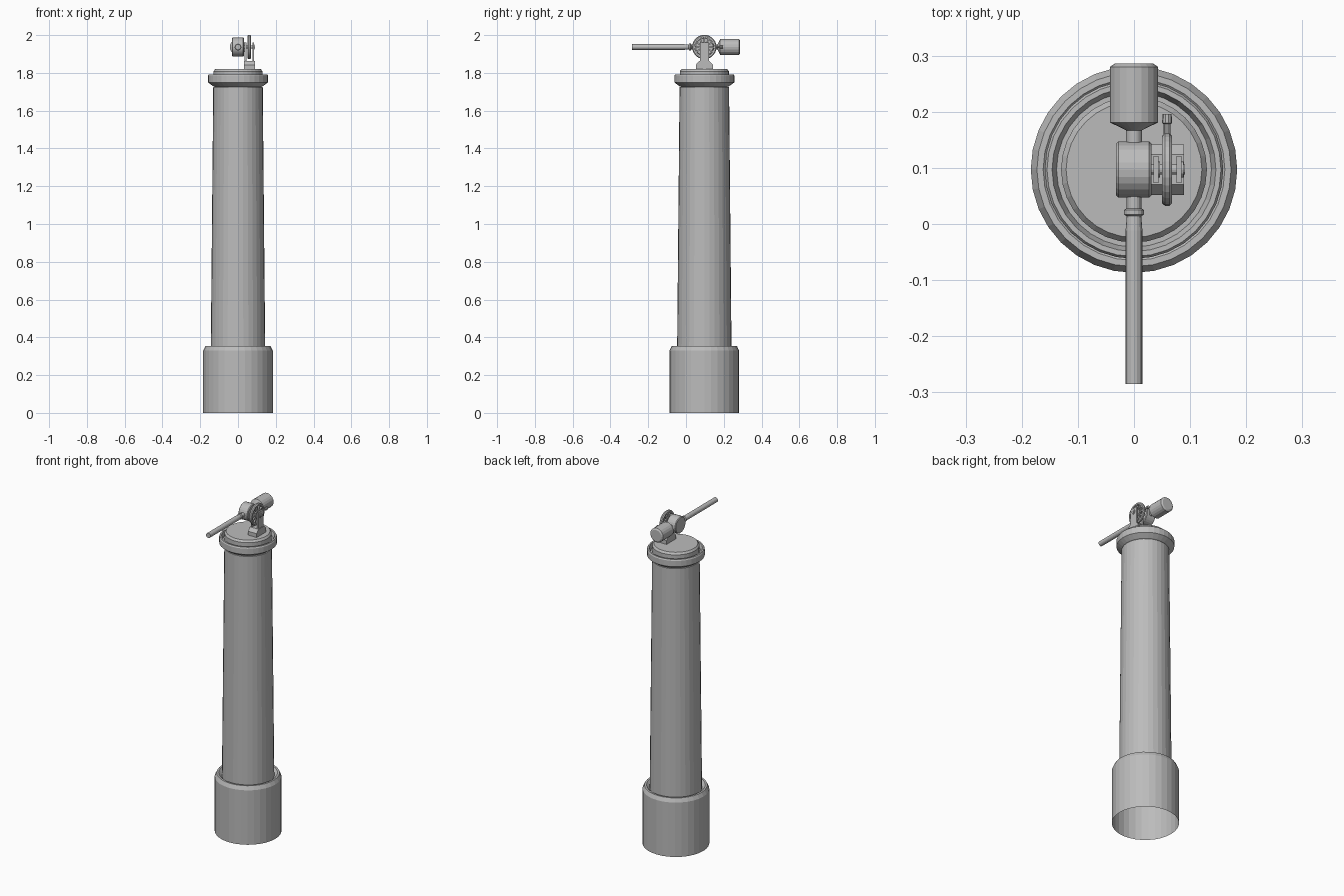
import bpy, bmesh, math
from mathutils import Matrix, Vector

if "Cube" in bpy.data.objects:
    bpy.data.objects.remove(bpy.data.objects["Cube"])

grey = bpy.data.materials.new("mid grey")
grey.diffuse_color = (0.5, 0.5, 0.5, 1)
grey.use_nodes = True
grey.node_tree.nodes["Principled BSDF"].inputs["Base Color"].default_value = grey.diffuse_color
CY, CZ = 0.097, 1.937     # column centre in y, height of the pivot


def finish(name, bm):
    bmesh.ops.remove_doubles(bm, verts=bm.verts, dist=1e-6)
    bmesh.ops.recalc_face_normals(bm, faces=bm.faces)
    me = bpy.data.meshes.new(name)
    bm.to_mesh(me)
    bm.free()
    me.materials.append(grey)
    ob = bpy.data.objects.new(name, me)
    bpy.context.collection.objects.link(ob)
    return ob


def lathe(name, profile, axis, loc, sides, closed=False):
    """Turn (radius, distance along axis) points around x, y or z."""
    place = {'x': lambda r, h, c, s: (h, r * c, r * s),
             'y': lambda r, h, c, s: (r * c, h, r * s),
             'z': lambda r, h, c, s: (r * c, r * s, h)}[axis]
    bm = bmesh.new()
    rings = []
    for r, h in profile:
        ring = []
        for i in range(sides):
            a = 2 * math.pi * i / sides
            p = place(r, h, math.cos(a), math.sin(a))
            ring.append(bm.verts.new(Vector(p) + Vector(loc)))
        rings.append(ring)
    pairs = list(zip(rings, rings[1:]))
    if closed:
        pairs.append((rings[-1], rings[0]))
    for a, b in pairs:
        for i in range(sides):
            j = (i + 1) % sides
            bm.faces.new((a[i], a[j], b[j], b[i]))
    return finish(name, bm)


def box(bm, lo, hi, rot=None):
    lo, hi = Vector(lo), Vector(hi)
    m = Matrix.Translation((lo + hi) / 2) @ Matrix.Diagonal((*(hi - lo), 1))
    bmesh.ops.create_cube(bm, size=1, matrix=(rot @ m) if rot else m)


# base sleeve, open underneath
lathe("base_sleeve", [(.184, 0), (.184, .33), (.173, .353), (.162, .353), (.144, .335)],
      'z', (0, CY, 0), 32)
# tapered column
lathe("column", [(.144, .335), (.131, 1.725), (.12, 1.725)], 'z', (0, CY, 0), 32)
# collar with recessed lip and cap plate
lathe("top_collar", [(.12, 1.725), (.132, 1.73), (.159, 1.75), (.159, 1.785), (.155, 1.792),
                     (.146, 1.792), (.138, 1.77), (.128, 1.77)], 'z', (0, CY, 0), 32)
lathe("cap_plate", [(.13, 1.77), (.13, 1.808), (.121, 1.82), (0, 1.82)], 'z', (0, CY, 0), 32)

# pivot drum
lathe("pivot_drum", [(0, -.032), (.046, -.032), (.05, -.028), (.05, .027), (.046, .031), (0, .031)],
      'x', (0, CY, CZ), 24)
# long lever arm with its stop ring
lathe("lever_arm", [(0, -.285), (.015, -.285), (.015, -.012), (.013, .014), (.018, .017),
                    (.018, .025), (.013, .028), (.013, .06)], 'y', (0, 0, CZ), 16)
# counterweight
lathe("counterweight", [(.014, .13), (.014, .167), (.02, .17), (.043, .181), (.043, .28),
                        (.034, .286), (0, .286)], 'y', (0, 0, CZ), 20)

# wheel: rim, hub and spokes
lathe("wheel_rim", [(.051, .051), (.06, .050), (.0645, .055), (.0645, .063), (.06, .068), (.051, .067)],
      'x', (0, CY, CZ), 28, closed=True)
lathe("wheel_hub", [(0, .05), (.026, .05), (.026, .068), (0, .068)], 'x', (0, CY, CZ), 20)
bm = bmesh.new()
centre = Matrix.Translation((0, CY, CZ))
for i in range(12):
    turn = centre @ Matrix.Rotation(2 * math.pi * i / 12, 4, 'X')
    box(bm, (.054, .02, -.004), (.064, .055, .004), turn)
finish("wheel_spokes", bm)
# small peg with a head on the back of the wheel
lathe("wheel_peg", [(.006, .155), (.006, .178), (.009, .18), (.008, .196), (0, .196)],
      'y', (.059, 0, CZ), 10)
# axle and its nuts
lathe("axle", [(0, .02), (.009, .02), (.009, .091), (0, .091)], 'x', (0, CY, CZ), 12)
for k, x in enumerate((.039, .081)):
    lathe("axle_boss_%d" % k, [(0, x - .004), (.014, x - .004), (.014, x + .007), (0, x + .007)],
          'x', (0, CY, CZ), 12)

# yoke foot with sloped shoulders, and two upright cheeks
bm = bmesh.new()
prof = [(-.045, 1.818), (.045, 1.818), (.045, 1.843), (.027, 1.863), (-.027, 1.863), (-.045, 1.843)]
a = [bm.verts.new((.031, CY + y, z)) for y, z in prof]
b = [bm.verts.new((.089, CY + y, z)) for y, z in prof]
bm.faces.new(a)
bm.faces.new(b)
for i in range(6):
    j = (i + 1) % 6
    bm.faces.new((a[i], a[j], b[j], b[i]))
finish("yoke_foot", bm)
bm = bmesh.new()
for x0, x1 in ((.035, .044), (.076, .085)):
    box(bm, (x0, CY - .024, 1.86), (x1, CY + .024, 1.962))
finish("yoke_cheeks", bm)
